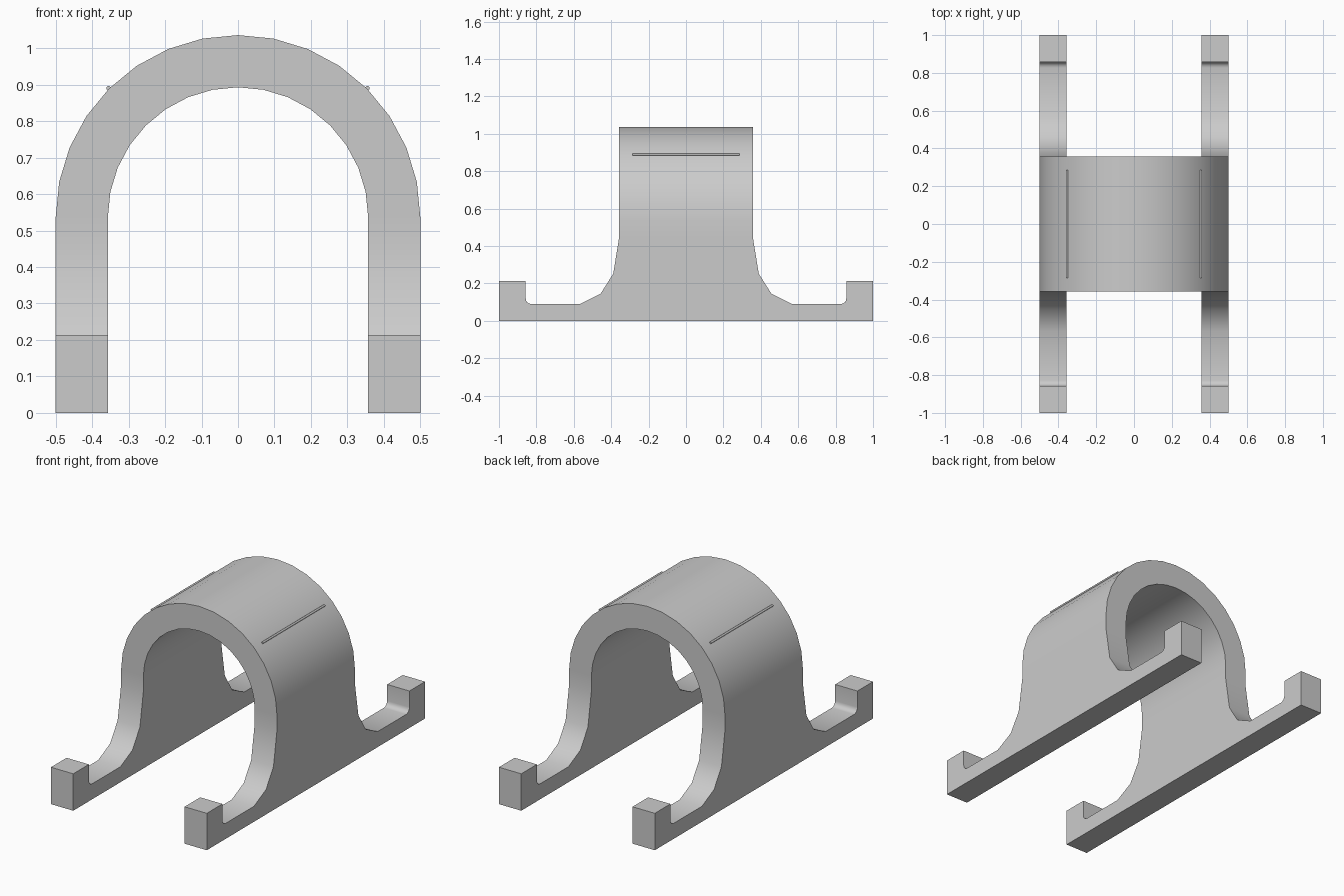
import bpy, bmesh
from math import sin, cos, pi, radians

if "Cube" in bpy.data.objects:
    bpy.data.objects.remove(bpy.data.objects["Cube"], do_unlink=True)

OUTER, INNER = 0.5, 0.357      # arch radii, also the wall faces
HALF = 0.357                   # half depth of the arch
SPRING = 0.536                 # height where the arch starts
STEPS = 16

GREY = (0.6, 0.6, 0.6, 1)
grey = bpy.data.materials.new("plain grey")
grey.use_nodes = True
grey.diffuse_color = GREY
grey.node_tree.nodes["Principled BSDF"].inputs["Base Color"].default_value = GREY


def finish(name, bm, angle):
    bmesh.ops.remove_doubles(bm, verts=bm.verts, dist=1e-4)
    bmesh.ops.recalc_face_normals(bm, faces=bm.faces)
    mesh = bpy.data.meshes.new(name)
    bm.to_mesh(mesh)
    bm.free()
    mesh.materials.append(grey)
    ob = bpy.data.objects.new(name, mesh)
    bpy.context.collection.objects.link(ob)
    bpy.ops.object.select_all(action="DESELECT")
    ob.select_set(True)
    bpy.context.view_layer.objects.active = ob
    bpy.ops.object.shade_smooth_by_angle(angle=radians(angle))
    return ob


# Side wall outline (y, z): flared web, rail, rounded corner, end stop
R, STOP, RAIL = 0.03, 0.857, 0.09
half = [(HALF, SPRING), (HALF, 0.45), (0.389, 0.252), (0.457, 0.145), (0.567, RAIL)]
half += [(STOP - R + R * sin(a * pi / 8), RAIL + R - R * cos(a * pi / 8)) for a in range(5)]
half += [(STOP, 0.214), (1, 0.214), (1, 0)]
outline = half + [(-y, z) for y, z in reversed(half)]

bm = bmesh.new()
for side in (-1, 1):
    inner, outer = ([bm.verts.new((side * x, y, z)) for y, z in outline]
                    for x in (INNER, OUTER))
    bm.faces.new(inner)
    bm.faces.new(outer)
    # The top edge stays open where the arch joins
    for i in range(len(outline) - 1):
        bm.faces.new((inner[i], inner[i + 1], outer[i + 1], outer[i]))

# Half-round arch on top of the two walls
rings = []
for i in range(STEPS + 1):
    a = pi * i / STEPS
    rings.append([bm.verts.new((r * cos(a), y, SPRING + r * sin(a)))
                  for r, y in ((INNER, -HALF), (OUTER, -HALF), (OUTER, HALF), (INNER, HALF))])
for a, b in zip(rings, rings[1:]):
    for k in range(4):
        n = (k + 1) % 4
        bm.faces.new((a[k], a[n], b[n], b[k]))
finish("arched_bracket", bm, 38)

# Thin ridges along the shoulders of the arch
for name, side in (("left_ridge", 1), ("right_ridge", -1)):
    bm = bmesh.new()
    bmesh.ops.create_cone(bm, cap_ends=True, segments=12, radius1=0.006, radius2=0.006, depth=0.572)
    ob = finish(name, bm, 38)
    ob.rotation_euler.x = pi / 2
    ob.location = (side * 0.355, 0, SPRING + OUTER * sin(pi / 4) + 0.001)
